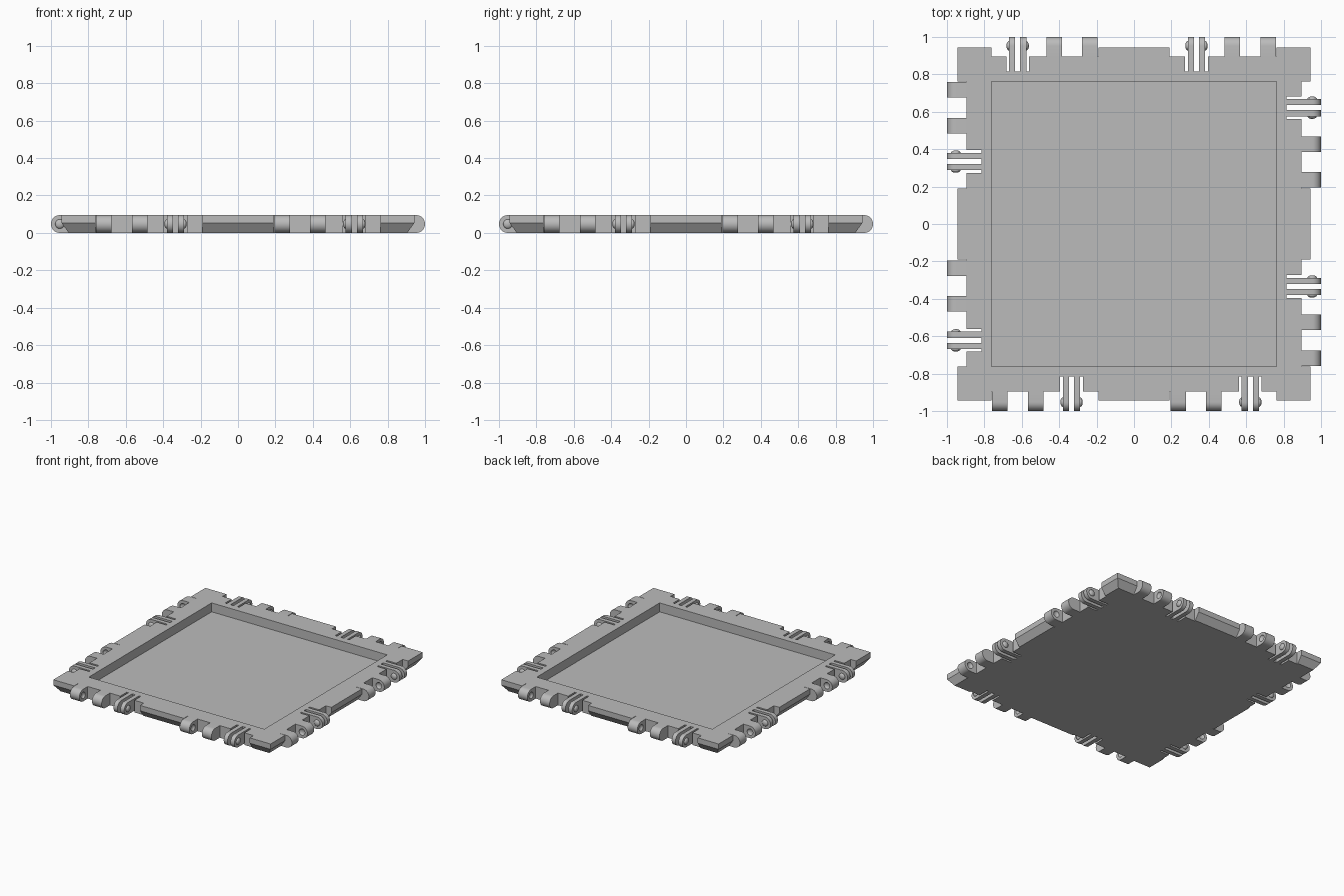
import bpy, bmesh
from math import pi, sin, cos, radians
from mathutils import Matrix, Vector

if "Cube" in bpy.data.objects:
    bpy.data.objects.remove(bpy.data.objects["Cube"])

HEIGHT = 0.095
RADIUS = HEIGHT / 2
RIM, NOTCH, SLOT = 0.943, 0.896, 0.815     # distances of the edges from the centre
LUGS = [(-0.759, -0.677), (-0.567, -0.484), (0.194, 0.277), (0.386, 0.469)]
CLIPS = [-0.334, 0.622]                    # centres of the clip slots
NOTCHES = [(-0.762, -0.19), (0.19, 0.762)]
TURNS = [Matrix.Rotation(k * pi / 2, 4, "Z") for k in range(4)]

grey = bpy.data.materials.new("light_grey")
grey.use_nodes = True
colour = (0.5, 0.5, 0.5, 1)
grey.diffuse_color = colour
grey.node_tree.nodes["Principled BSDF"].inputs["Base Color"].default_value = colour


def make_object(name, bm):
    bmesh.ops.recalc_face_normals(bm, faces=bm.faces)
    mesh = bpy.data.meshes.new(name)
    bm.to_mesh(mesh)
    bm.free()
    mesh.materials.append(grey)
    obj = bpy.data.objects.new(name, mesh)
    bpy.context.collection.objects.link(obj)
    return obj


def activate(obj):
    bpy.ops.object.select_all(action="DESELECT")
    obj.select_set(True)
    bpy.context.view_layer.objects.active = obj


def cut(obj, cutter):
    activate(obj)
    mod = obj.modifiers.new("cut", "BOOLEAN")
    mod.operation, mod.solver, mod.object = "DIFFERENCE", "EXACT", cutter
    bpy.ops.object.modifier_apply(modifier=mod.name)
    bpy.data.objects.remove(cutter)


def smooth(obj):
    activate(obj)
    bpy.ops.object.shade_smooth_by_angle(angle=radians(35))


def add_box(bm, low, high, turn=Matrix()):
    low, high = Vector(low), Vector(high)
    matrix = turn @ Matrix.Translation((low + high) / 2) @ Matrix.Diagonal((*(high - low), 1))
    bmesh.ops.create_cube(bm, size=1, matrix=matrix)


def add_tongue(bm, x0, x1, root, turn):
    """Flat bar along -y with a half-round tip."""
    centre = -1 + RADIUS
    profile = [(-root, HEIGHT)]
    for i in range(17):
        a = pi / 2 + pi * i / 16
        profile.append((centre + RADIUS * cos(a), RADIUS + RADIUS * sin(a)))
    profile.append((-root, 0))
    face = bm.faces.new([bm.verts.new(turn @ Vector((x0, y, z))) for y, z in profile])
    result = bmesh.ops.extrude_face_region(bm, geom=[face])
    verts = [v for v in result["geom"] if isinstance(v, bmesh.types.BMVert)]
    bmesh.ops.translate(bm, verts=verts, vec=turn @ Vector((x1 - x0, 0, 0)))


def add_knob(bm, x, turn):
    """Flattened ball centred on the tip axis of a tongue."""
    place = Matrix.Translation((x, -1 + RADIUS, RADIUS))
    spin = Matrix.Rotation(pi / 2, 4, "Y")
    bmesh.ops.create_uvsphere(bm, u_segments=20, v_segments=12, radius=1,
                              matrix=turn @ place @ Matrix.Diagonal((0.014, 0.025, 0.025, 1)) @ spin)


def edge_boxes(name, spans, inner, outer):
    bm = bmesh.new()
    for turn in TURNS:
        for x0, x1 in spans:
            add_box(bm, (x0, -outer, -0.1), (x1, -inner, 0.2), turn)
    return make_object(name, bm)


# Plate with a sloping lower rim
bm = bmesh.new()
rings = []
for half, z in [(0.905, 0), (RIM, 0.053), (RIM, HEIGHT)]:
    rings.append([bm.verts.new(t @ Vector((-half, -half, z))) for t in TURNS])
for a, b in zip(rings, rings[1:]):
    for i in range(4):
        j = (i + 1) % 4
        bm.faces.new((a[i], a[j], b[j], b[i]))
bm.faces.new(rings[0])
bm.faces.new(rings[-1])
tray = make_object("tray", bm)

# Square recess, edge notches and clip slots
bm = bmesh.new()
add_box(bm, (-0.762, -0.762, 0.025), (0.762, 0.762, 0.3))
cut(tray, make_object("recess_cutter", bm))
cut(tray, edge_boxes("notch_cutter", NOTCHES, NOTCH, 1.1))
cut(tray, edge_boxes("slot_cutter", [(c - 0.061, c + 0.061) for c in CLIPS], SLOT, 1.05))

# Hinge lugs with dimples on the faces that look at each other
bm, dimples = bmesh.new(), bmesh.new()
for turn in TURNS:
    for i, (x0, x1) in enumerate(LUGS):
        add_tongue(bm, x0, x1, NOTCH, turn)
        add_knob(dimples, x0 if i % 2 else x1, turn)
lugs = make_object("hinge_lugs", bm)
cut(lugs, make_object("dimple_cutter", dimples))
smooth(lugs)

# Paired clip prongs with a knob on each outer face
bm, knobs = bmesh.new(), bmesh.new()
for turn in TURNS:
    for c in CLIPS:
        for side in (-1, 1):
            x0, x1 = sorted((c + side * 0.013, c + side * 0.046))
            add_tongue(bm, x0, x1, SLOT, turn)
            add_knob(knobs, c + side * 0.046, turn)
smooth(make_object("clip_prongs", bm))
smooth(make_object("clip_knobs", knobs))
